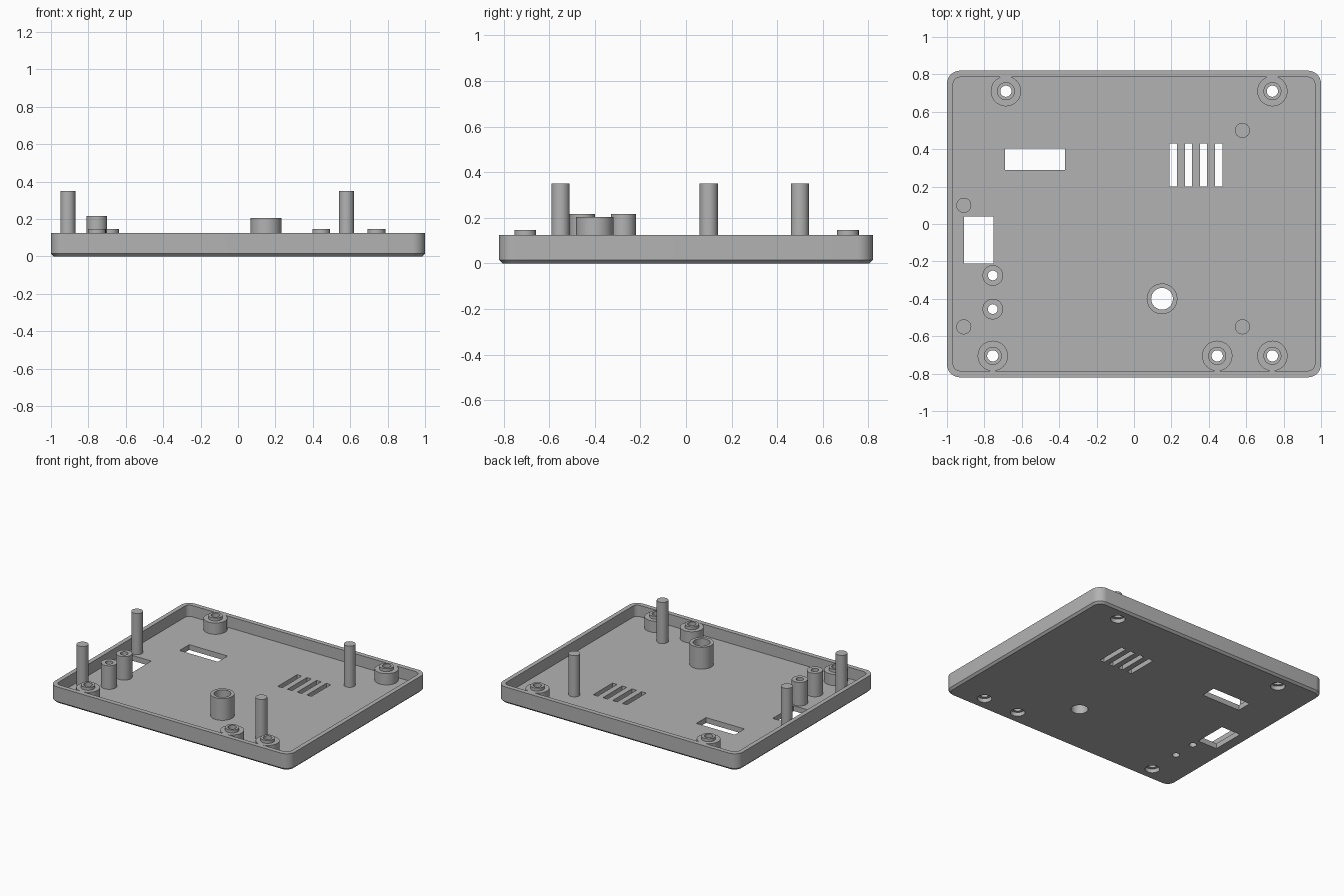
import bpy, bmesh, math

cube = bpy.data.objects.get("Cube")
if cube:
    bpy.data.objects.remove(cube, do_unlink=True)

GREY = (0.45, 0.45, 0.45, 1)
mat = bpy.data.materials.new("plain grey plastic")
mat.use_nodes = True
mat.diffuse_color = GREY
mat.node_tree.nodes["Principled BSDF"].inputs["Base Color"].default_value = GREY

FLOOR, RIM = 0.04, 0.125


def finish(bm, name):
    bmesh.ops.recalc_face_normals(bm, faces=bm.faces)
    mesh = bpy.data.meshes.new(name)
    bm.to_mesh(mesh)
    bm.free()
    mesh.materials.append(mat)
    ob = bpy.data.objects.new(name, mesh)
    bpy.context.collection.objects.link(ob)
    return ob


def smooth(ob):
    bpy.ops.object.select_all(action="DESELECT")
    ob.select_set(True)
    bpy.context.view_layer.objects.active = ob
    bpy.ops.object.shade_smooth_by_angle(angle=math.radians(30))


def rounded_loop(bm, hx, hy, r, z, steps=8):
    """Ring of vertices around a rounded rectangle."""
    verts = []
    for q, (sx, sy) in enumerate([(1, 1), (-1, 1), (-1, -1), (1, -1)]):
        for i in range(steps + 1):
            a = math.pi / 2 * (q + i / steps)
            verts.append(bm.verts.new((sx * (hx - r) + r * math.cos(a),
                                       sy * (hy - r) + r * math.sin(a), z)))
    return verts


def bridge(bm, a, b):
    n = len(a)
    for i in range(n):
        bm.faces.new((a[i], a[(i + 1) % n], b[(i + 1) % n], b[i]))


def lathe(bm, x, y, profile, closed=False, seg=40):
    """Revolve (radius, z) points; open profiles get end caps."""
    rings = [[bm.verts.new((x + r * math.cos(2 * math.pi * i / seg),
                            y + r * math.sin(2 * math.pi * i / seg), z))
              for i in range(seg)] for r, z in profile]
    for a, b in zip(rings, rings[1:]):
        bridge(bm, a, b)
    if closed:
        bridge(bm, rings[-1], rings[0])
    else:
        bm.faces.new(rings[0])
        bm.faces.new(rings[-1])


def box(bm, x0, x1, y0, y1):
    lo, hi = [[bm.verts.new((x, y, z)) for x, y in
               ((x0, y0), (x1, y0), (x1, y1), (x0, y1))] for z in (-0.1, 0.1)]
    bridge(bm, lo, hi)
    bm.faces.new(lo)
    bm.faces.new(hi)


screws = [(-0.685, 0.71), (0.74, 0.71), (-0.755, -0.705), (0.445, -0.705), (0.74, -0.705)]
buttons = [(-0.755, -0.275), (-0.755, -0.455)]
light_hole = (0.15, -0.4)
pegs = [(-0.91, 0.1), (-0.91, -0.55), (0.58, 0.5), (0.58, -0.55)]

# Tray shell with chamfered base and thin rim
bm = bmesh.new()
loops = [rounded_loop(bm, *p) for p in (
    (0.985, 0.805, 0.055, 0), (1, 0.82, 0.07, 0.015), (1, 0.82, 0.07, RIM),
    (0.967, 0.785, 0.037, RIM), (0.967, 0.785, 0.037, FLOOR))]
for a, b in zip(loops, loops[1:]):
    bridge(bm, a, b)
bm.faces.new(loops[0])
bm.faces.new(loops[-1])
tray = finish(bm, "tray")

# Openings: windows, vent slots, counterbored screw holes and round holes
bm = bmesh.new()
box(bm, -0.69, -0.37, 0.29, 0.405)
box(bm, -0.91, -0.75, -0.21, 0.04)
for i in range(4):
    x = 0.21 + i * 0.081
    box(bm, x - 0.019, x + 0.019, 0.2, 0.43)
for x, y in screws:
    lathe(bm, x, y, [(0.05, -0.1), (0.05, 0.03), (0.03, 0.03), (0.03, 0.1)])
for x, y in buttons:
    lathe(bm, x, y, [(0.026, -0.1), (0.026, 0.1)])
lathe(bm, *light_hole, [(0.058, -0.1), (0.058, 0.1)])
cutter = finish(bm, "opening_cutter")
cutter.hide_render = True

cut = tray.modifiers.new("openings", "BOOLEAN")
cut.operation = "DIFFERENCE"
cut.solver = "EXACT"
cut.object = cutter
bpy.context.view_layer.objects.active = tray
bpy.ops.object.modifier_apply(modifier=cut.name)
bpy.data.objects.remove(cutter, do_unlink=True)
smooth(tray)


def turned_parts(name, places, profile, closed):
    for i, (x, y) in enumerate(places):
        bm = bmesh.new()
        lathe(bm, x, y, profile, closed)
        smooth(finish(bm, f"{name}_{i + 1}"))


# Stepped screw bosses, flush with the rim, with a raised collar
turned_parts("screw_boss", screws,
             [(0.03, FLOOR), (0.081, FLOOR), (0.081, RIM), (0.048, RIM),
              (0.048, 0.147), (0.03, 0.147)], True)
# Button guide tubes
turned_parts("button_tube", buttons,
             [(0.026, FLOOR), (0.055, FLOOR), (0.055, 0.217), (0.026, 0.217)], True)
# Wide light tube
turned_parts("light_tube", [light_hole],
             [(0.058, FLOOR), (0.082, FLOOR), (0.082, 0.204), (0.058, 0.204)], True)
# Tall solid support pegs
turned_parts("support_peg", pegs, [(0.04, FLOOR), (0.04, 0.35)], False)
